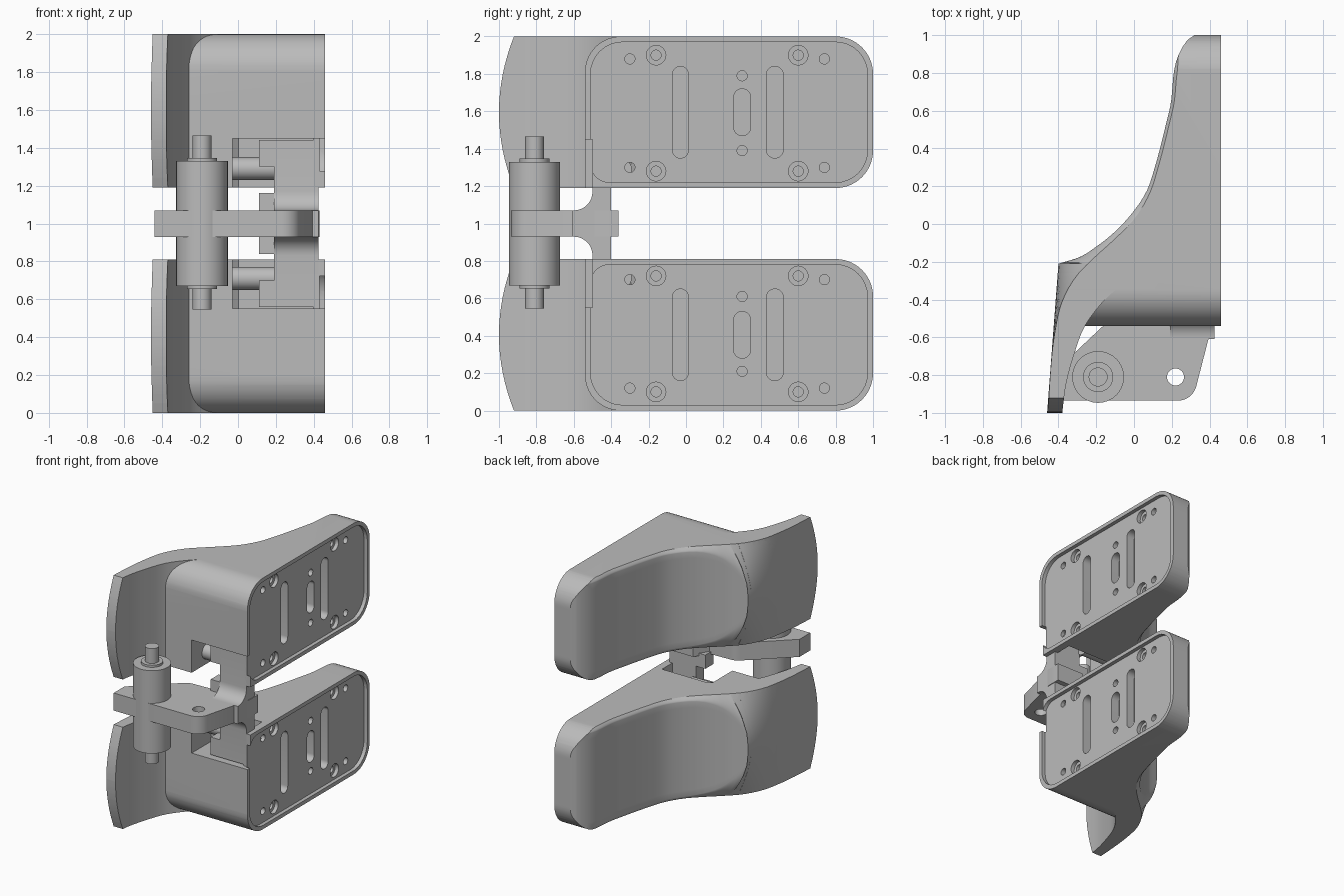
import bpy, bmesh, math
from mathutils import Vector

cube = bpy.data.objects.get("Cube")
if cube:
    bpy.data.objects.remove(cube, do_unlink=True)

grey = bpy.data.materials.new("plain_grey")
grey.use_nodes = True
grey.diffuse_color = (0.5, 0.5, 0.5, 1)
grey.node_tree.nodes["Principled BSDF"].inputs["Base Color"].default_value = (0.5, 0.5, 0.5, 1)


def make(name, bm):
    bmesh.ops.remove_doubles(bm, verts=bm.verts, dist=1e-5)
    bmesh.ops.recalc_face_normals(bm, faces=bm.faces)
    me = bpy.data.meshes.new(name)
    bm.to_mesh(me)
    bm.free()
    me.materials.append(grey)
    ob = bpy.data.objects.new(name, me)
    bpy.context.collection.objects.link(ob)
    return ob


def rounded(corners, seg=8):
    """Polygon outline from (a, b[, radius]) corners."""
    out = []
    for i, c in enumerate(corners):
        p = Vector(c[:2])
        r = c[2] if len(c) > 2 else 0
        if r == 0:
            out.append(p)
            continue
        u = (Vector(corners[i - 1][:2]) - p).normalized()
        v = (Vector(corners[(i + 1) % len(corners)][:2]) - p).normalized()
        half = u.angle(v) / 2
        centre = p + (u + v).normalized() * (r / math.sin(half))
        start = p + u * (r / math.tan(half)) - centre
        sweep = start.angle_signed(p + v * (r / math.tan(half)) - centre)
        for k in range(seg + 1):
            a = -sweep * k / seg
            out.append(centre + Vector((start.x * math.cos(a) - start.y * math.sin(a),
                                        start.x * math.sin(a) + start.y * math.cos(a))))
    return out


def rect(a0, a1, b0, b1, r=0):
    return rounded([(a0, b0, r), (a1, b0, r), (a1, b1, r), (a0, b1, r)])


def disc(a, b, r):
    return [Vector((a + r * math.cos(k * math.tau / 32), b + r * math.sin(k * math.tau / 32)))
            for k in range(32)]


def prism(name, pts, axis, lo, hi):
    """Extrude an outline along x (outline in y, z) or along z (outline in x, y)."""
    bm = bmesh.new()
    put = (lambda p, d: (d, p.x, p.y)) if axis == "x" else (lambda p, d: (p.x, p.y, d))
    low = [bm.verts.new(put(p, lo)) for p in pts]
    top = [bm.verts.new(put(p, hi)) for p in pts]
    bm.faces.new(low)
    bm.faces.new(top)
    for i in range(len(pts)):
        j = (i + 1) % len(pts)
        bm.faces.new((low[i], low[j], top[j], top[i]))
    return make(name, bm)


def boolean(ob, cutter, op="DIFFERENCE"):
    cutter.hide_render = True
    m = ob.modifiers.new("cut", "BOOLEAN")
    m.operation, m.solver, m.object = op, "EXACT", cutter
    bpy.context.view_layer.objects.active = ob
    bpy.ops.object.modifier_apply(modifier=m.name)
    bpy.data.objects.remove(cutter, do_unlink=True)


def curve(pts, y):
    """Smooth x(y) through (y, x) points."""
    if y <= pts[0][0]:
        return pts[0][1]
    if y >= pts[-1][0]:
        return pts[-1][1]
    i = next(k for k in range(len(pts) - 1) if y <= pts[k + 1][0])
    slope = lambda k: (pts[k + 1][1] - pts[k][1]) / (pts[k + 1][0] - pts[k][0])
    n = len(pts) - 2
    s = slope(i)
    m0 = (slope(max(i - 1, 0)) + s) / 2
    m1 = (s + slope(min(i + 1, n))) / 2
    h = pts[i + 1][0] - pts[i][0]
    t = (y - pts[i][0]) / h
    return (pts[i][1] * (1 - t) ** 2 * (1 + 2 * t) + pts[i + 1][1] * t * t * (3 - 2 * t)
            + h * m0 * t * (1 - t) ** 2 - h * m1 * t * t * (1 - t))


# Cushion face: centre line, edge line, and the inner side of the lip
CENTRE = [(-.21, -.4), (-.18, -.3), (-.12, -.2), (-.04, -.1), (.07, 0), (.17, .065),
          (.3, .11), (.6, .187), (.97, .28), (1, .32)]
EDGE = [(-1, -.455), (-.75, -.44), (-.58, -.42), (-.41, -.38), (-.27, -.3), (-.17, -.2),
        (-.08, -.1), (.02, 0), (.15, .08), (.3, .13), (.6, .206), (.97, .3), (1, .34)]
INNER = [(-1, -.38), (-.85, -.36), (-.7, -.32), (-.54, -.26), (-.43, -.18), (-.35, -.1), (-.2, .1)]
MID = 1.595
HALF = 0.407


def face_x(y, w):
    centre = curve(CENTRE, y) if y > -.21 else -.4 + .076 * (y + .21)
    return centre + (curve(EDGE, y) - centre) * w ** 1.6


def cushion(name, y0, y1, inner):
    """Solid between the dished cushion face and an inner side."""
    ys = {y0, y1, -.21, .97, 1.0}
    ys |= {-1.02 + .04 * k for k in range(51)} | {-.21 + .31 * (k / 14) ** 2 for k in range(15)}
    n = 8
    bm = bmesh.new()
    rows = []
    for y in sorted(v for v in ys if y0 <= v <= y1):
        u = min(max((.1 - y) / .31, 0), 1)
        dish = max(.93 * (1 - u ** 3) ** (1 / 3), .02)
        half = []
        for k in range(2 * n + 1):
            w = max(k - n, 0) / n
            t = dish * min(k / n, 1) + (1 - dish) * w
            half.append((t, face_x(y, w)))
        cols = [(-t, x) for t, x in reversed(half[1:])] + half
        outer = [bm.verts.new((x, y, MID + HALF * t)) for t, x in cols]
        back = [bm.verts.new((inner(y), y, MID + HALF * t)) for t, x in cols]
        rows.append(outer + back[::-1])
    for a, b in zip(rows, rows[1:]):
        for i in range(len(a)):
            j = (i + 1) % len(a)
            bm.faces.new((a[i], a[j], b[j], b[i]))
    m = len(rows[0])
    for row in (rows[0], rows[-1]):
        for i in range(m // 2 - 1):
            bm.faces.new((row[i], row[i + 1], row[m - 2 - i], row[m - 1 - i]))
    return make(name, bm)


# Upper pad body with rounded outline
body = cushion("upper_pad_body", -.58, 1.02, lambda y: .46)
outline = rounded([(-.54, 1.19), (1, 1.19, .2), (1, 2, .2), (-.54, 2, .19)], 14)
boolean(body, prism("cutter", outline, "x", -1, 1), "INTERSECT")

# Recessed mounting panel, pocket for the bracket, slots and screw holes
cuts = [(rounded([(-.51, 1.22, .1), (.97, 1.22, .17), (.97, 1.97, .17), (-.51, 1.97, .17)]), .43),
        (rect(-.6, -.5, 1.1, 1.45), -.03), (rect(-.03 - .042, -.03 + .042, 1.35, 1.84, .0415), .36),
        (rect(.43, .52, 1.35, 1.84, .0445), .36), (rect(.255, .345, 1.47, 1.72, .0445), .36)]
for y in (-.16, .6):
    for z in (1.28, 1.9):
        cuts += [(disc(y, z, .052), .4), (disc(y, z, .027), .34)]
for y, z in ((-.3, 1.88), (.74, 1.88), (-.3, 1.3), (.74, 1.3), (.3, 1.79), (.3, 1.39)):
    cuts.append((disc(y, z, .027), .38))
for pts, depth in cuts:
    boolean(body, prism("cutter", pts, "x", depth, .6))
boolean(body, prism("cutter", rect(-.6, -.27, 1.1, 1.45), "x", -.03, .4))

# Upper pad lip with an arched end
lip = cushion("upper_pad_lip", -1.02, -.25, lambda y: curve(INNER, y))
arch = [Vector((-1 + .08 * (k / 8) ** 2, MID + .405 * k / 8)) for k in range(-8, 9)]
boolean(lip, prism("cutter", arch + [Vector((-.1, 2)), Vector((-.1, 1.19))], "x", -1, 1), "INTERSECT")

# Pin and tabs on the upper side of the bracket
pin = prism("upper_pocket_pin", disc(-.35, 1.29, .06), "x", -.04, .2)
tab = prism("upper_outer_tab", rect(-.5, -.4, 1.3, 1.44), "x", .11, .2)
inner_tab = prism("upper_inner_tab", rect(-.5, -.4, 1.05, 1.16), "x", .11, .2)

# Mirror all upper parts to the lower side
for ob in (body, lip, pin, tab, inner_tab):
    me = ob.data.copy()
    for v in me.vertices:
        v.co.z = 2 - v.co.z
    me.flip_normals()
    low = bpy.data.objects.new(ob.name.replace("upper", "lower"), me)
    bpy.context.collection.objects.link(low)

# Bracket plate with fillets into the arm
prism("bracket_plate", rounded([(-.4, .56), (-.4, 1.44), (-.5, 1.44), (-.5, 1.07, .1), (-.61, 1.07),
                                (-.61, .93), (-.5, .93, .1), (-.5, .56)]), "x", .19, .425)

# Swing arm with a bolt hole
arm = prism("swing_arm", rounded([(-.44, -.935), (.31, -.935, .1), (.43, -.47), (.43, -.36), (.19, -.36),
                                  (.12, -.47), (-.1, -.48, .1), (-.44, -.8)]), "z", .93, 1.07)
boolean(arm, prism("cutter", disc(.22, -.81, .045), "z", .5, 1.5))

# Pivot barrel, collar and pin
for name, r, h in (("pivot_barrel", .137, .33), ("pivot_collar", .08, .347), ("pivot_pin", .05, .465)):
    prism(name, disc(-.19, -.81, r), "z", 1.01 - h if r < .06 else 1 - h, 1 + h)

# Smooth the curved faces, keep the edges crisp
bpy.ops.object.select_all(action="DESELECT")
for ob in bpy.context.scene.objects:
    if ob.type == "MESH" and ob.data.materials and ob.data.materials[0] == grey:
        ob.select_set(True)
        bpy.context.view_layer.objects.active = ob
bpy.ops.object.shade_smooth_by_angle(angle=math.radians(28))
